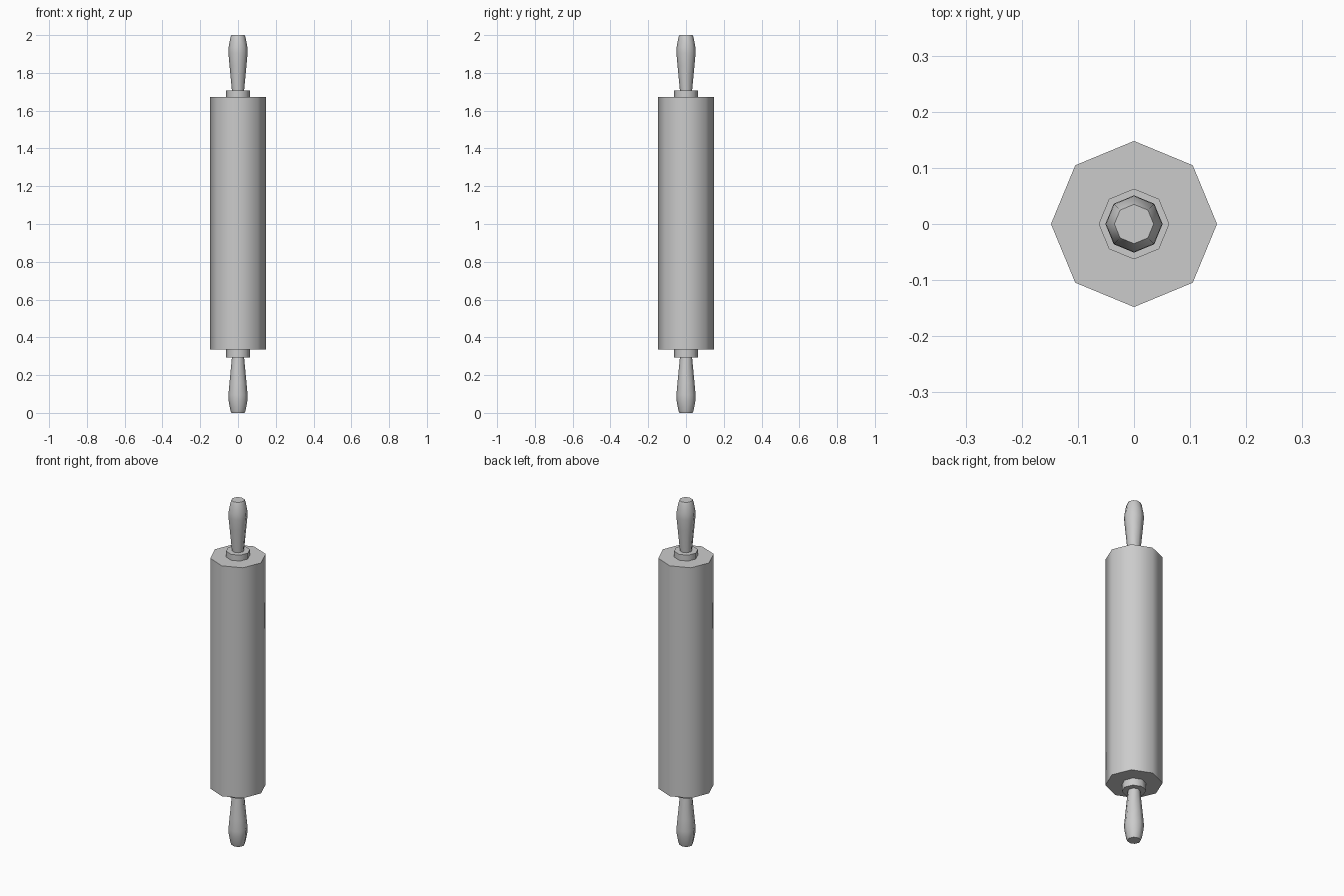
import bpy, bmesh, math

if "Cube" in bpy.data.objects:
    bpy.data.objects.remove(bpy.data.objects["Cube"])

SIDES = 8
MID = 1.0


def lathe(name, profile, flip=False):
    """Eight-sided closed solid from (radius, z) points; flip mirrors it about mid height."""
    bm = bmesh.new()
    rings = []
    for r, z in profile:
        z = 2 * MID - z if flip else z
        rings.append([bm.verts.new((r * math.cos(2 * math.pi * i / SIDES),
                                    r * math.sin(2 * math.pi * i / SIDES), z))
                      for i in range(SIDES)])
    for a, b in zip(rings, rings[1:]):
        for i in range(SIDES):
            j = (i + 1) % SIDES
            bm.faces.new((a[i], a[j], b[j], b[i]))
    bm.faces.new(rings[0])
    bm.faces.new(rings[-1])
    bmesh.ops.recalc_face_normals(bm, faces=bm.faces)
    mesh = bpy.data.meshes.new(name)
    bm.to_mesh(mesh)
    bm.free()
    obj = bpy.data.objects.new(name, mesh)
    bpy.context.collection.objects.link(obj)
    # smooth sides, sharp rims
    bpy.ops.object.select_all(action='DESELECT')
    obj.select_set(True)
    bpy.context.view_layer.objects.active = obj
    bpy.ops.object.shade_smooth_by_angle(angle=math.radians(50))
    return obj


# main roller
lathe("roller", [(0.148, 0.335), (0.148, 1.673)])

# collar and tapered grip at each end
collar = [(0.063, 0.293), (0.063, 0.337)]
handle = [(0.035, 0.0), (0.04, 0.012), (0.05, 0.065), (0.051, 0.095),
          (0.045, 0.16), (0.033, 0.285), (0.032, 0.295)]
for end, flip in (("bottom", False), ("top", True)):
    lathe(end + "_collar", collar, flip)
    lathe(end + "_handle", handle, flip)
